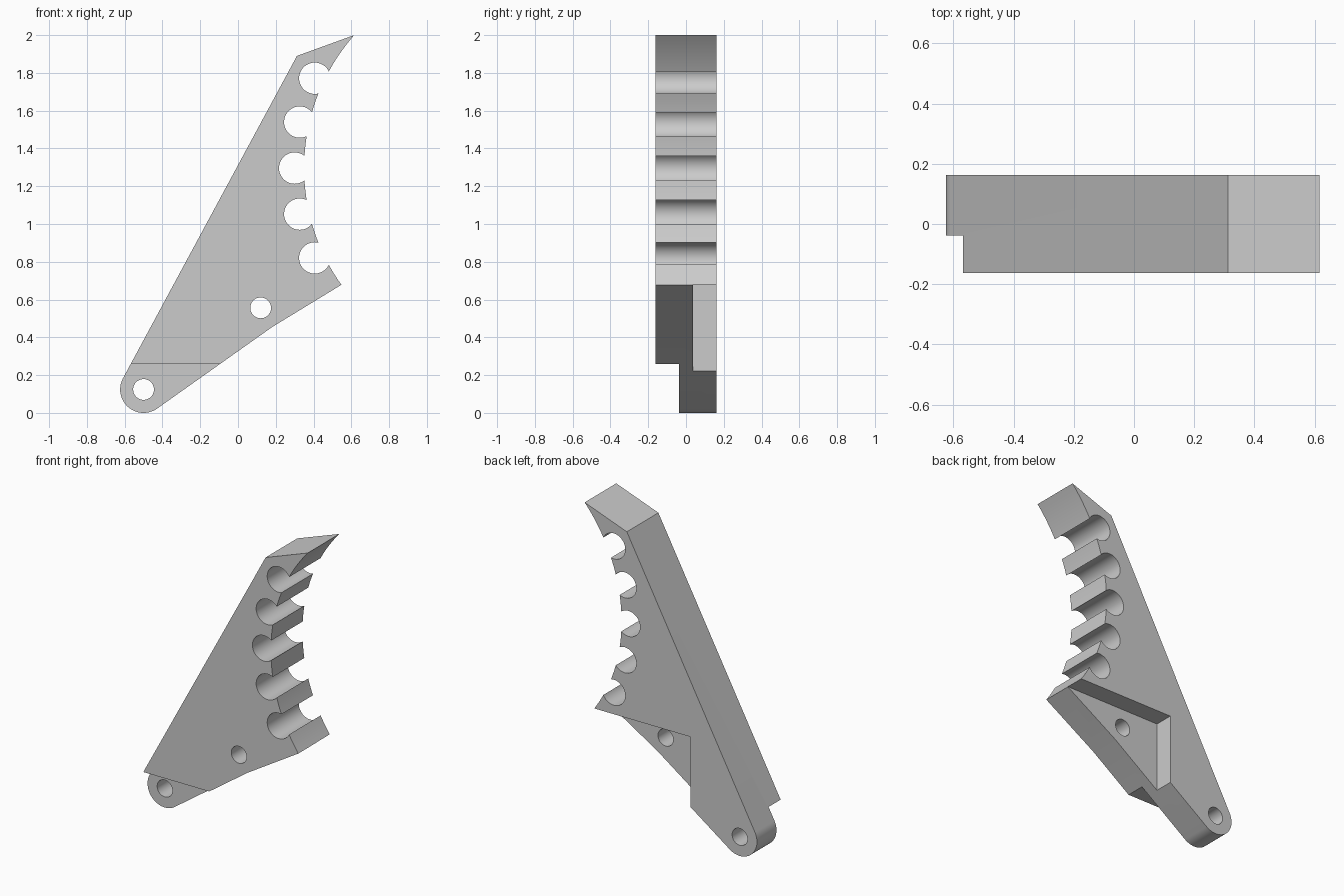
import bpy, bmesh
from math import sin, cos, radians, tau, hypot, atan2, asin

cube = bpy.data.objects.get("Cube")
if cube:
    bpy.data.objects.remove(cube, do_unlink=True)

grey = bpy.data.materials.new("plain grey")
grey.use_nodes = True
grey.diffuse_color = (0.6, 0.6, 0.6, 1)
grey.node_tree.nodes["Principled BSDF"].inputs["Base Color"].default_value = grey.diffuse_color


def prism(name, points, y0, y1):
    """Extrude an x-z outline from y0 to y1."""
    bm = bmesh.new()
    face = bm.faces.new([bm.verts.new((x, y0, z)) for x, z in points])
    ext = bmesh.ops.extrude_face_region(bm, geom=[face])
    verts = [g for g in ext["geom"] if isinstance(g, bmesh.types.BMVert)]
    bmesh.ops.translate(bm, verts=verts, vec=(0, y1 - y0, 0))
    bmesh.ops.recalc_face_normals(bm, faces=bm.faces)
    mesh = bpy.data.meshes.new(name)
    bm.to_mesh(mesh)
    bm.free()
    mesh.materials.append(grey)
    obj = bpy.data.objects.new(name, mesh)
    bpy.context.collection.objects.link(obj)
    return obj


def arc(cx, cz, r, a0, a1, steps):
    return [(cx + r * cos(a0 + (a1 - a0) * i / steps),
             cz + r * sin(a0 + (a1 - a0) * i / steps)) for i in range(steps + 1)]


def circle(cx, cz, r):
    return arc(cx, cz, r, 0, tau, 48)[:-1]


def box(x0, x1, z0, z1):
    return [(x0, z0), (x1, z0), (x1, z1), (x0, z1)]


# Main dimensions
HALF = 0.162
PIVOT = (-0.5, 0.124)
END_R = 0.124
RACK = (1.417, 1.296)
RACK_R = 1.067

# Outline: rounded pivot end, bent lower edge, concave rack edge, pointed top
outline = arc(*PIVOT, END_R, radians(152), radians(305), 32)
outline += [(0.18, 0.454)]
low = radians(180) + asin((RACK[1] - 0.678) / RACK_R)
high = radians(180) - asin((2.0 - RACK[1]) / RACK_R)
outline += arc(*RACK, RACK_R, low, high, 40)
outline += [(0.312, 1.89)]
arm = prism("notched_arm", outline, -HALF, HALF)

cutters = []

# Five round notches along the rack edge
for i in range(-2, 3):
    a = radians(180 + 12.6 * i)
    x, z = RACK[0] + 1.117 * cos(a), RACK[1] + 1.117 * sin(a)
    cutters.append(prism("notch_cutter", circle(x, z, 0.083), -0.3, 0.3))

# Pivot hole and pin hole
for x, z in (PIVOT, (0.12, 0.556)):
    cutters.append(prism("hole_cutter", circle(x, z, 0.055), -0.3, 0.3))

# Front step at the pivot end, and rear pocket under the rack
cutters.append(prism("front_step_cutter", box(-1, 0.3, -0.2, 0.26), -0.3, -0.038))
cutters.append(prism("rear_pocket_cutter", box(-0.147, 1, -0.2, 0.679), 0.038, 0.3))

bpy.ops.object.select_all(action="DESELECT")
bpy.context.view_layer.objects.active = arm
arm.select_set(True)
for cutter in cutters:
    mod = arm.modifiers.new("cut", "BOOLEAN")
    mod.operation = "DIFFERENCE"
    mod.solver = "EXACT"
    mod.object = cutter
    bpy.ops.object.modifier_apply(modifier=mod.name)
    bpy.data.objects.remove(cutter, do_unlink=True)

bpy.ops.object.shade_smooth_by_angle(angle=radians(25))
